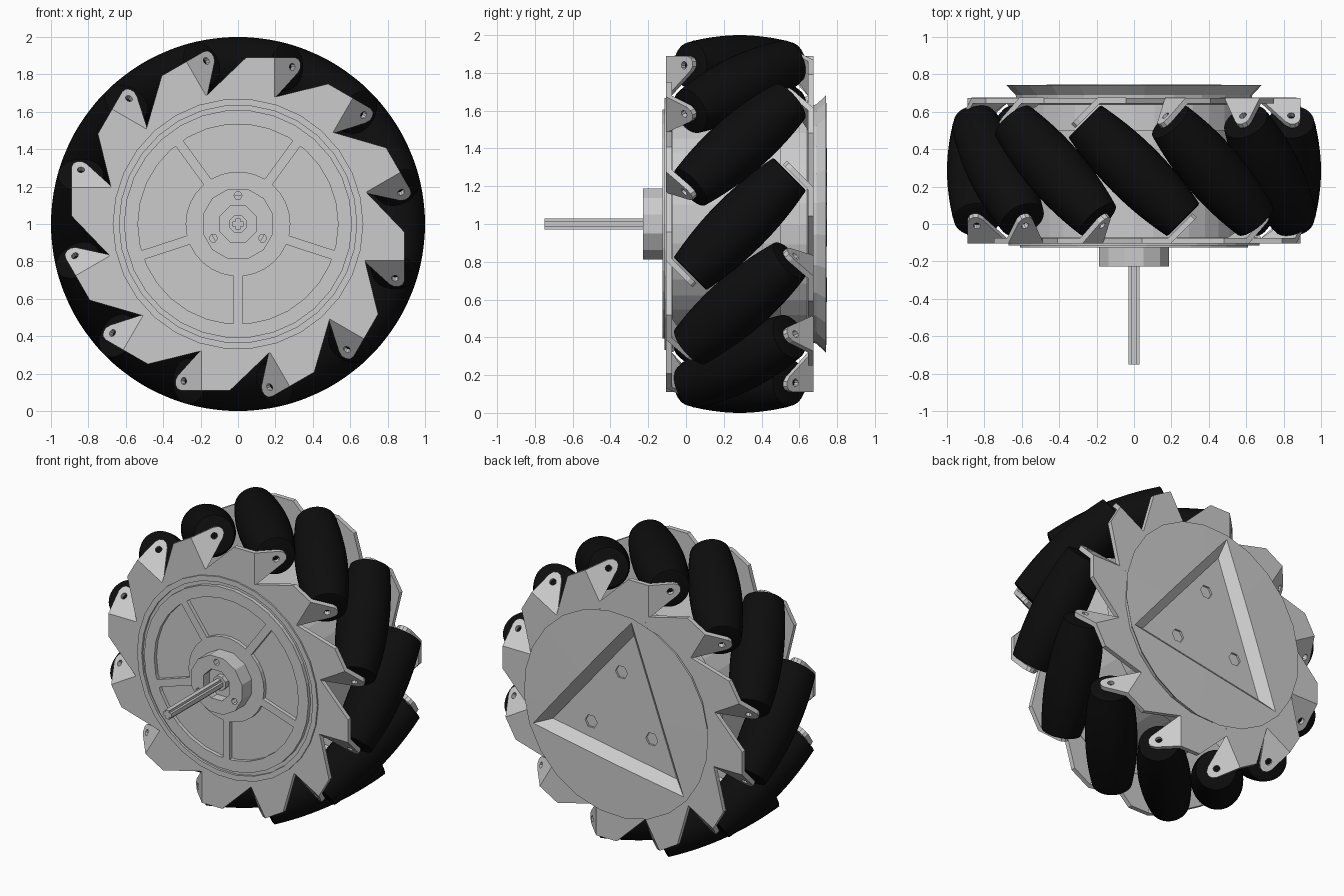
import bpy, bmesh, math
from mathutils import Matrix, Vector

if "Cube" in bpy.data.objects:
    bpy.data.objects.remove(bpy.data.objects["Cube"])

AXLE = Matrix.Translation((0, 0, 1))
MID = 0.285          # y of the roller centre plane
RA = 0.84            # radius of the roller axes
Q = math.sqrt(0.5)


def material(name, v):
    m = bpy.data.materials.new(name)
    m.diffuse_color = (v, v, v, 1)
    m.use_nodes = True
    m.node_tree.nodes["Principled BSDF"].inputs["Base Color"].default_value = m.diffuse_color
    return m


GREY = material("light_grey_metal", 0.6)
BLACK = material("black_rubber", 0.004)


def finish(name, bm, mat, matrix=AXLE):
    bmesh.ops.recalc_face_normals(bm, faces=bm.faces)
    me = bpy.data.meshes.new(name)
    bm.to_mesh(me)
    bm.free()
    me.materials.append(mat)
    ob = bpy.data.objects.new(name, me)
    bpy.context.collection.objects.link(ob)
    ob.matrix_world = matrix
    return ob


def circle(r, n, y=0, cx=0, cz=0, phase=0):
    return [Vector((cx + r * math.cos(phase + math.tau * i / n), y,
                    cz + r * math.sin(phase + math.tau * i / n))) for i in range(n)]


def prism(bm, loops, vec):
    """Extrude flat loops (outline first, then holes) along vec."""
    ends = ([], [])
    for loop in loops:
        a = [bm.verts.new(p) for p in loop]
        b = [bm.verts.new(Vector(p) + Vector(vec)) for p in loop]
        for i in range(len(a)):
            j = (i + 1) % len(a)
            bm.faces.new((a[i], a[j], b[j], b[i]))
            ends[0].append(bm.edges.get((a[i], a[j])))
            ends[1].append(bm.edges.get((b[i], b[j])))
    for e in ends:
        bmesh.ops.triangle_fill(bm, use_beauty=True, edges=e)


def lathe(bm, profile, n, phase=0):
    """Closed (radius, y) profile turned about the y axis; r = 0 becomes a pole."""
    rings = []
    for r, y in profile:
        if r == 0:
            rings.append([bm.verts.new((0, y, 0))] * n)
        else:
            rings.append([bm.verts.new(p) for p in circle(r, n, y, phase=phase)])
    for k in range(len(rings)):
        a, b = rings[k], rings[(k + 1) % len(rings)]
        for i in range(n):
            j = (i + 1) % n
            f = list(dict.fromkeys((a[i], a[j], b[j], b[i])))
            if len(f) > 2:
                bm.faces.new(f)


def cut(ob, cutters):
    """Apply boolean cutters and remove them."""
    for c in cutters:
        c.hide_render = True
        m = ob.modifiers.new("cut", 'BOOLEAN')
        m.operation, m.solver, m.object = 'DIFFERENCE', 'EXACT', c
    dg = bpy.context.evaluated_depsgraph_get()
    me = bpy.data.meshes.new_from_object(ob.evaluated_get(dg))
    ob.modifiers.clear()
    ob.data = me
    for c in cutters:
        bpy.data.objects.remove(c)


def repeat(name, source, count, pre=Matrix()):
    for k in range(count):
        m = AXLE @ Matrix.Rotation(math.tau * k / count, 4, 'Y') @ pre
        ob = bpy.data.objects.new(f"{name}_{k + 1}", source.data)
        bpy.context.collection.objects.link(ob)
        ob.matrix_world = m


# Barrel rollers: profile that rolls on a cylinder of radius 1
prof = []
for i in range(17):
    t0 = -0.345 + 0.69 * i / 16
    s = t0 * Q
    rho = math.hypot(RA, s)
    prof.append(((1 - rho) * math.sqrt(1 - (s / rho) ** 2 / 2),
                 t0 + (1 - rho) * s / rho * Q))
end = prof[-1][1]
bm = bmesh.new()
lathe(bm, [(0, -end), (0.112, -end - 0.004)] + prof + [(0.112, end + 0.004), (0, end)], 36)
for f in bm.faces:
    f.smooth = True
roller = finish("roller", bm, BLACK)
bpy.context.view_layer.objects.active = roller
roller.select_set(True)
bpy.ops.object.shade_smooth_by_angle(angle=math.radians(35))
repeat("roller", roller, 12,
       Matrix.Translation((0, MID, RA)) @ Matrix.Rotation(math.radians(45), 4, 'Z'))
bpy.data.objects.remove(roller)

# Bent bracket arms: flat web plus a flange square to the roller axis
FX, FY, TH = 0.195, -0.105, 0.03
bm = bmesh.new()
web = [(-0.19, 0.64), (-0.176, 0.68), (0.043, 0.89), (FX, 0.89), (FX, 0.68), (0.17, 0.63)]
prism(bm, [[(x, FY, z) for x, z in web]], (0, TH, 0))
flange = [(FX, 0.67), (FX, 0.89), (0.305, 0.89), (0.325, 0.88), (0.335, 0.86),
          (0.335, 0.835), (0.322, 0.81)]
hole = [(0.29 + 0.015 * math.cos(a * math.tau / 10), 0.84 + 0.02 * math.sin(a * math.tau / 10))
        for a in range(10)]
prism(bm, [[(x, FY + x - FX, z) for x, z in lp] for lp in (flange, hole)],
      (-TH * Q, TH * Q, 0))
arm = finish("bracket", bm, GREY)
repeat("front_bracket", arm, 12)
repeat("back_bracket", arm, 12,
       Matrix.Translation((0, 2 * MID, 0)) @ Matrix.Rotation(math.pi, 4, 'Z'))
bpy.data.objects.remove(arm)

# Inner drum with side plates
bm = bmesh.new()
lathe(bm, [(0, -0.1), (0.66, -0.1), (0.66, -0.072), (0.59, -0.072), (0.59, 0.5),
           (0.63, 0.5), (0.63, 0.64), (0.66, 0.645), (0.66, 0.672), (0, 0.672)], 36)
drum = finish("wheel_drum", bm, GREY)

# Front face rings
for name, r0, r1, y in (("front_outer_ring", 0.635, 0.67, -0.115),
                        ("front_middle_ring", 0.535, 0.61, -0.125),
                        ("front_inner_ring", 0.15, 0.28, -0.125)):
    bm = bmesh.new()
    lathe(bm, [(r0, -0.095), (r0, y), (r1, y), (r1, -0.095)], 30)
    finish(name, bm, GREY)

# Five front spokes
bm = bmesh.new()
prism(bm, [[(-0.025, -0.125, -0.55), (0.025, -0.125, -0.55),
            (0.025, -0.125, -0.26), (-0.025, -0.125, -0.26)]], (0, 0.03, 0))
spoke = finish("spoke", bm, GREY)
repeat("front_spoke", spoke, 5)
bpy.data.objects.remove(spoke)

# Shaft hub with centre recess and three screw holes
bm = bmesh.new()
holes = [circle(0.022, 6, -0.228, 0.152 * math.cos(a), 0.152 * math.sin(a))
         for a in (math.radians(d) for d in (90, 210, 330))]
prism(bm, [circle(0.195, 12, -0.228, phase=0.26), circle(0.105, 8, -0.228, phase=0.39)]
      + holes, (0, 0.11, 0))
lathe(bm, [(0, -0.165), (0.12, -0.165), (0.12, -0.11), (0, -0.11)], 8, 0.39)
lathe(bm, [(0, -0.2), (0.05, -0.2), (0.05, -0.15), (0, -0.15)], 8, 0.39)
finish("shaft_hub", bm, GREY)

# Cross-section drive shaft
bm = bmesh.new()
a, b = 0.03, 0.014
cross = [(a, -b), (a, b), (b, b), (b, a), (-b, a), (-b, b),
         (-a, b), (-a, -b), (-b, -b), (-b, -a), (b, -a), (b, -b)]
prism(bm, [[(x, -0.75, z) for x, z in cross]], (0, 0.6, 0))
finish("drive_shaft", bm, GREY)

# Back cover: flared dish with a sloped triangular recess and three holes
T0 = math.radians(100)
bm = bmesh.new()
lathe(bm, [(0, 0.6), (0.62, 0.6), (0.635, 0.69), (0.685, 0.742), (0, 0.75)], 24, T0)
cover = finish("back_cover", bm, GREY)
bm = bmesh.new()
lathe(bm, [(0, 0.685), (0.54, 0.685), (0.69, 0.76), (0, 0.76)], 3, T0)
cutters = [finish("recess_cutter", bm, GREY)]
for d in (90, 210, 330):
    bm = bmesh.new()
    g = math.radians(d)
    prism(bm, [circle(0.045, 6, 0.63, 0.26 * math.cos(g), 0.26 * math.sin(g))], (0, 0.2, 0))
    cutters.append(finish("hole_cutter", bm, GREY))
bpy.context.view_layer.update()
cut(cover, cutters)
